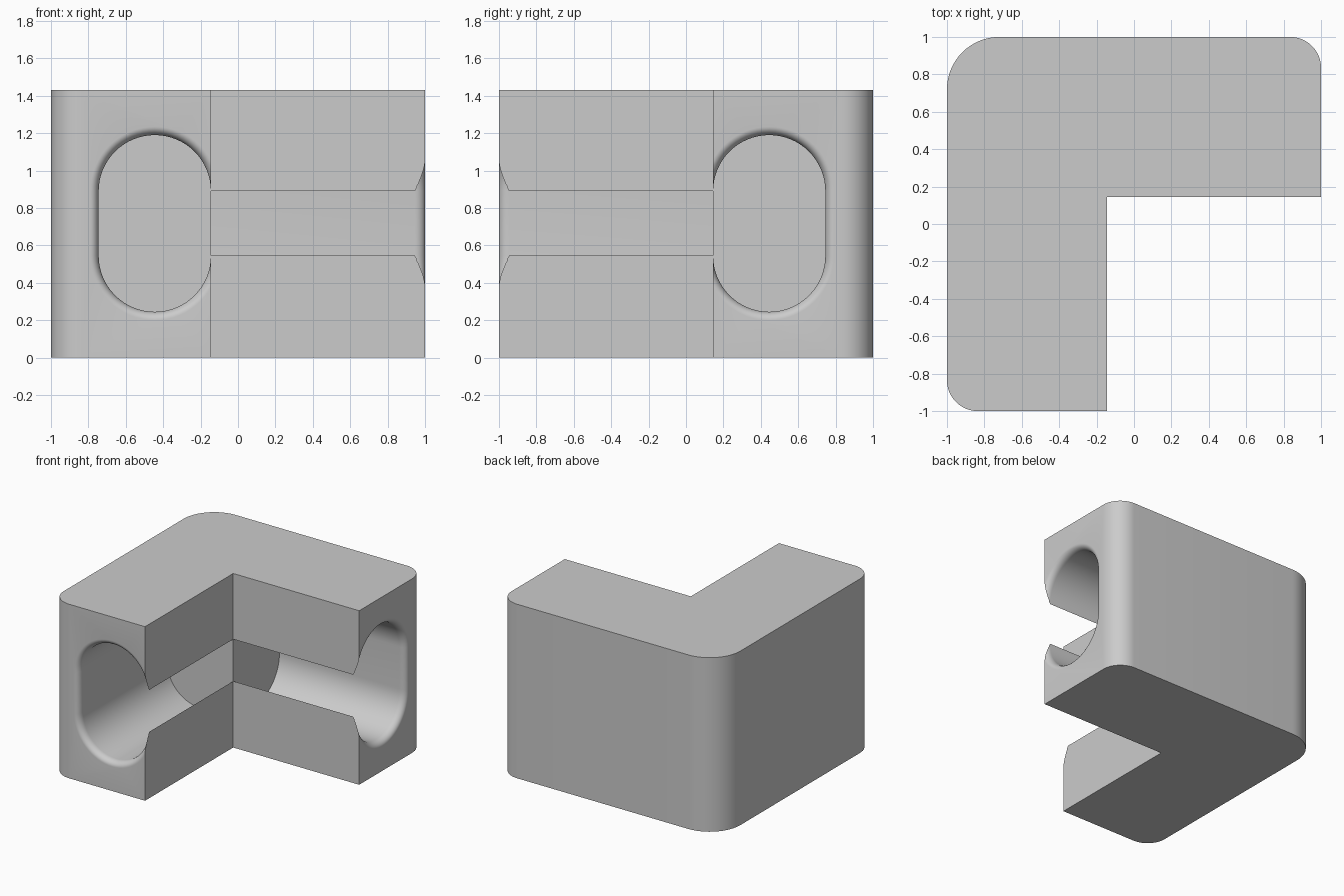
import bpy
import bmesh
from math import pi, sin, cos, sqrt
from mathutils import Matrix

if "Cube" in bpy.data.objects:
    bpy.data.objects.remove(bpy.data.objects["Cube"], do_unlink=True)

HEIGHT = 1.43
WALL = -0.145            # inner face of the arm; the inner corner is (WALL, -WALL)
SLOT_X, SLOT_R = -0.445, 0.30
SLOT_LOW, SLOT_HIGH = 0.545, 0.89
FLARE_DEPTH, FLARE_WIDTH = 0.055, 0.045


def arc(cx, cy, r, start, end, steps):
    return [(cx + r * cos(start + (end - start) * i / steps),
             cy + r * sin(start + (end - start) * i / steps)) for i in range(steps + 1)]


def loft(name, rings):
    """Closed solid through rings of equal point count."""
    bm = bmesh.new()
    loops = [[bm.verts.new(p) for p in ring] for ring in rings]
    for a, b in zip(loops, loops[1:]):
        for i in range(len(a)):
            j = (i + 1) % len(a)
            bm.faces.new((a[i], a[j], b[j], b[i]))
    bm.faces.new(loops[0])
    bm.faces.new(loops[-1])
    bmesh.ops.recalc_face_normals(bm, faces=bm.faces)
    mesh = bpy.data.meshes.new(name)
    bm.to_mesh(mesh)
    bm.free()
    obj = bpy.data.objects.new(name, mesh)
    bpy.context.collection.objects.link(obj)
    return obj


# One arm, with rounded outer corners
big, small = 0.28, 0.165
outline = [(WALL, -1), (WALL, 1)]
outline += arc(-1 + big, 1 - big, big, pi / 2, pi, 16)
outline += arc(-1 + small, -1 + small, small, pi, pi * 1.5, 12)
bracket = loft("corner_bracket", [[(x, y, z) for x, y in outline] for z in (0, HEIGHT)])


# Blind slot with a rounded mouth, open along the inner face
def slot_ring(y, r):
    pts = arc(SLOT_X, SLOT_LOW, r, 0, -pi, 32) + arc(SLOT_X, SLOT_HIGH, r, pi, 0, 32)
    pts += [(0.1, SLOT_HIGH), (0.1, SLOT_LOW)]
    return [(x, y, z) for x, z in pts]


rings = [slot_ring(-1.05, SLOT_R + FLARE_WIDTH)]
steps = 8
for i in range(steps + 1):
    t = pi / 2 * i / steps
    rings.append(slot_ring(-1 + FLARE_DEPTH * (1 - cos(t)),
                           SLOT_R + FLARE_WIDTH * (1 - sin(t))))
rings.append(slot_ring(-WALL, SLOT_R))
cutter = loft("slot_cutter", rings)
cutter.hide_render = True

cut = bracket.modifiers.new("slot", "BOOLEAN")
cut.operation = "DIFFERENCE"
cut.solver = "EXACT"
cut.object = cutter
bpy.context.view_layer.update()
evaluated = bracket.evaluated_get(bpy.context.evaluated_depsgraph_get())
cut_mesh = bpy.data.meshes.new_from_object(evaluated)
bracket.modifiers.clear()
bracket.data = cut_mesh
bpy.data.objects.remove(cutter, do_unlink=True)

# Mitre the arm on the diagonal and reflect it to make the second arm
bm = bmesh.new()
bm.from_mesh(cut_mesh)
bmesh.ops.bisect_plane(bm, geom=bm.verts[:] + bm.edges[:] + bm.faces[:], dist=1e-4,
                       plane_co=(0, 0, 0), plane_no=(1, 1, 0), clear_outer=True)
copy = bmesh.ops.duplicate(bm, geom=bm.verts[:] + bm.edges[:] + bm.faces[:])["geom"]
reflect = Matrix(((0, -1, 0, 0), (-1, 0, 0, 0), (0, 0, 1, 0), (0, 0, 0, 1)))
bmesh.ops.transform(bm, matrix=reflect,
                    verts=[g for g in copy if isinstance(g, bmesh.types.BMVert)])
bmesh.ops.reverse_faces(bm, faces=[g for g in copy if isinstance(g, bmesh.types.BMFace)])
bmesh.ops.remove_doubles(bm, verts=bm.verts, dist=2e-4)
bm.to_mesh(cut_mesh)
bm.free()

# Plain grey finish
grey = bpy.data.materials.new("plain_grey")
grey.use_nodes = True
colour = (0.6, 0.6, 0.6, 1)
grey.diffuse_color = colour
grey.node_tree.nodes["Principled BSDF"].inputs["Base Color"].default_value = colour
cut_mesh.materials.clear()
cut_mesh.materials.append(grey)

bpy.ops.object.select_all(action="DESELECT")
bracket.select_set(True)
bpy.context.view_layer.objects.active = bracket
bpy.ops.object.shade_smooth_by_angle(angle=pi / 6)
